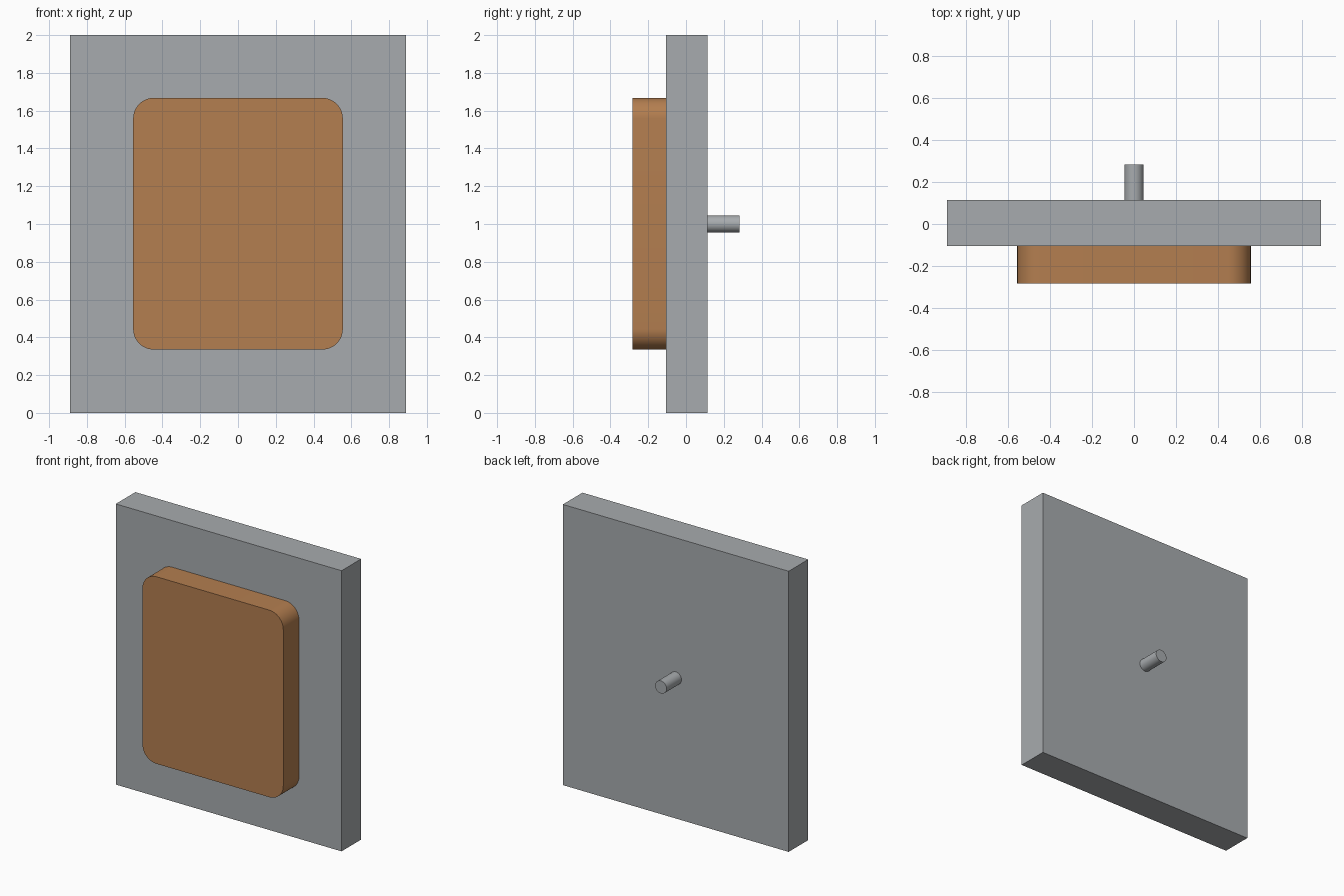
import bpy, bmesh, math

cube = bpy.data.objects.get("Cube")
if cube:
    bpy.data.objects.remove(cube, do_unlink=True)


def material(name, rgb):
    mat = bpy.data.materials.new(name)
    mat.use_nodes = True
    mat.diffuse_color = (*rgb, 1)
    mat.node_tree.nodes["Principled BSDF"].inputs["Base Color"].default_value = (*rgb, 1)
    return mat


def box(name, half_x, y0, y1, z0, z1, mat, radius=0):
    """Box spanning y0..y1 and z0..z1, with its y-running edges rounded."""
    bm = bmesh.new()
    bmesh.ops.create_cube(bm, size=1)
    for v in bm.verts:
        v.co.x *= 2 * half_x
        v.co.y = y0 if v.co.y < 0 else y1
        v.co.z = z0 if v.co.z < 0 else z1
    if radius:
        edges = [e for e in bm.edges if abs(e.verts[0].co.y - e.verts[1].co.y) > 0.01]
        bmesh.ops.bevel(bm, geom=edges, offset=radius, segments=12,
                        profile=0.5, affect='EDGES')
    mesh = bpy.data.meshes.new(name)
    bm.to_mesh(mesh)
    bm.free()
    obj = bpy.data.objects.new(name, mesh)
    bpy.context.collection.objects.link(obj)
    mesh.materials.append(mat)
    return obj


def smooth(obj):
    bpy.ops.object.select_all(action='DESELECT')
    obj.select_set(True)
    bpy.context.view_layer.objects.active = obj
    bpy.ops.object.shade_smooth_by_angle(angle=math.radians(30))


grey = material("metal grey", (0.39, 0.41, 0.425))
copper = material("copper brown", (0.455, 0.21, 0.08))

# Backing plate
box("backing_plate", 0.89, -0.105, 0.115, 0, 2, grey)

# Rounded front pad
smooth(box("front_pad", 0.555, -0.283, -0.105, 0.335, 1.668, copper, radius=0.11))

# Rear pin
bpy.ops.mesh.primitive_cylinder_add(vertices=32, radius=0.045, depth=0.168,
                                    location=(0, 0.199, 1), rotation=(math.pi / 2, 0, 0))
pin = bpy.context.object
pin.name = "rear_pin"
pin.data.materials.append(grey)
smooth(pin)
